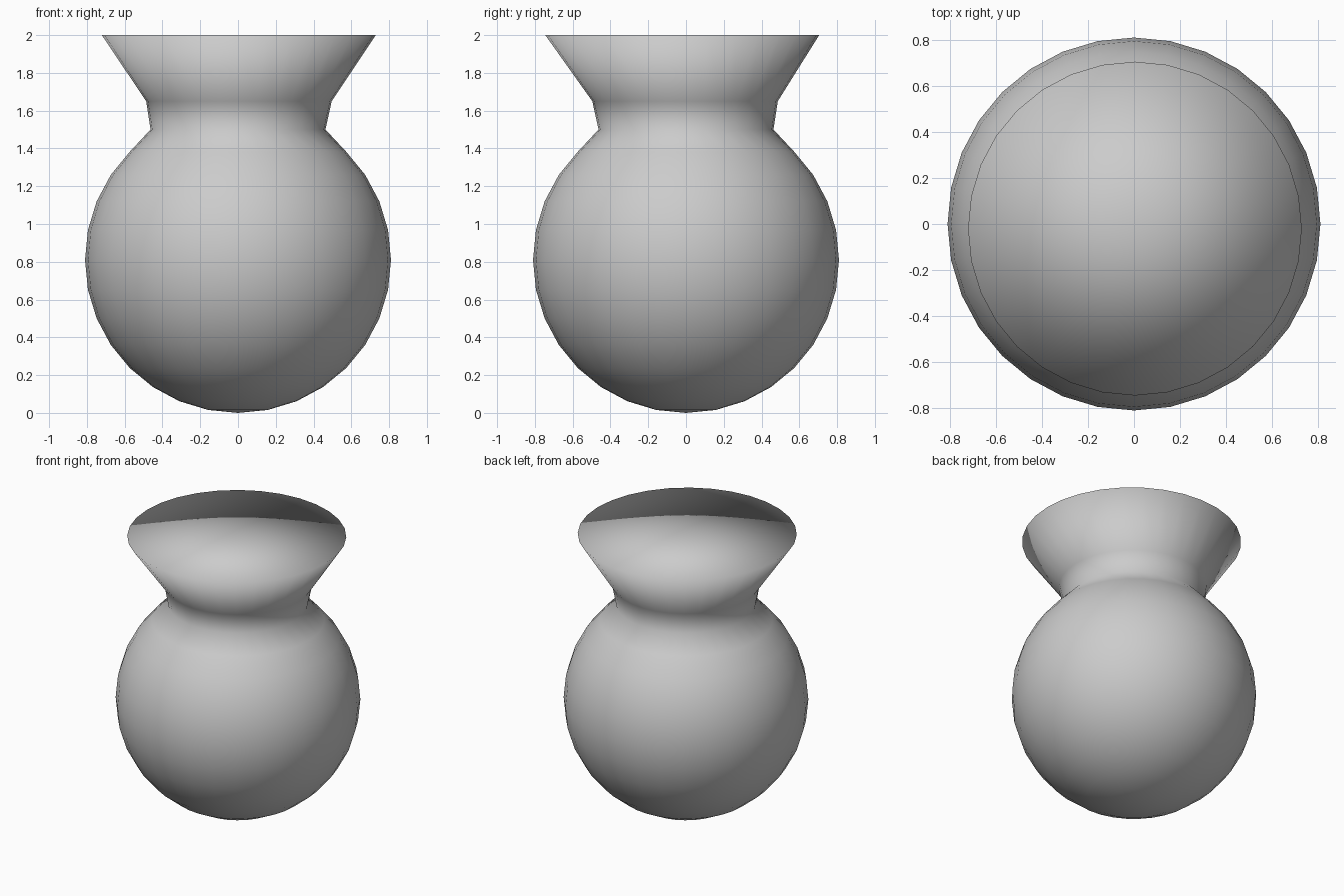
import bpy, bmesh, math

if "Cube" in bpy.data.objects:
    bpy.data.objects.remove(bpy.data.objects["Cube"])

R = 0.81        # body radius
SEG, RINGS = 32, 16

# Round body: a sphere standing on z = 0
bm = bmesh.new()
bmesh.ops.create_uvsphere(bm, u_segments=SEG, v_segments=RINGS, radius=R)

# Upper rings reshaped into neck and flared top:
# ring index from the equator -> (radius, height, x shift, y shift)
neck_rings = {
    5: (0.463, 1.50, 0.0, 0.0),
    6: (0.491, 1.65, 0.005, -0.005),
    7: (0.725, 2.00, 0.004, -0.02),
    8: (0.0, 2.00, 0.004, -0.02),
}
step = math.pi / RINGS
for v in bm.verts:
    lat = math.asin(max(-1.0, min(1.0, v.co.z / R)))
    ring = round(lat / step)
    if ring in neck_rings:
        r, z, dx, dy = neck_rings[ring]
        a = math.atan2(v.co.y, v.co.x)
        v.co = (r * math.cos(a) + dx, r * math.sin(a) + dy, z)
    else:
        v.co.z += R

bmesh.ops.recalc_face_normals(bm, faces=bm.faces)

# Smooth everywhere, including across the closed top
for f in bm.faces:
    f.smooth = True

mesh = bpy.data.meshes.new("flask")
bm.to_mesh(mesh)
bm.free()
flask = bpy.data.objects.new("flask", mesh)
bpy.context.collection.objects.link(flask)
